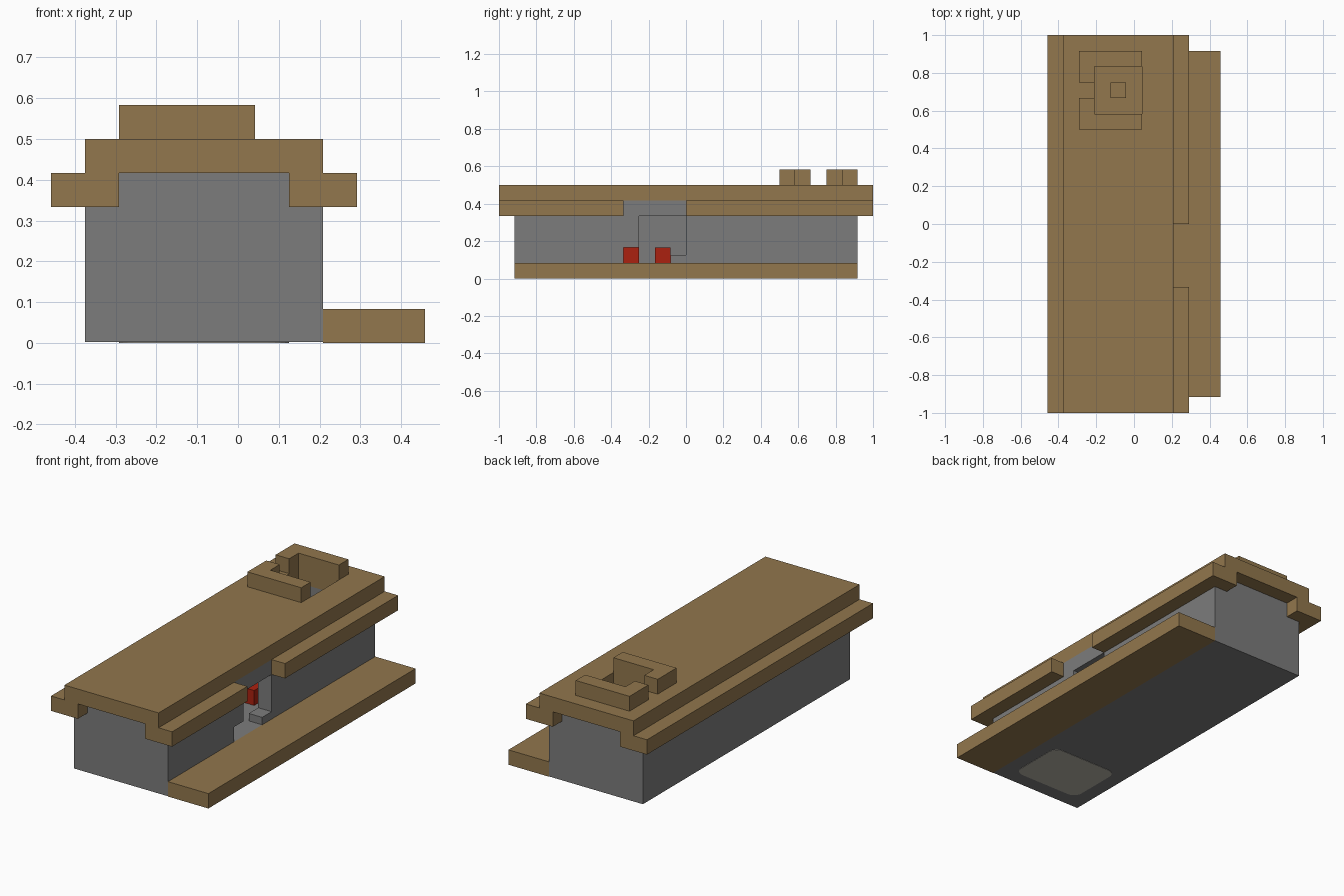
import bpy, bmesh
from mathutils import Vector

cube = bpy.data.objects.get("Cube")
if cube:
    bpy.data.objects.remove(cube, do_unlink=True)

U = 1 / 12  # building module


def material(name, rgb):
    m = bpy.data.materials.new(name)
    m.use_nodes = True
    m.diffuse_color = (*rgb, 1)
    m.node_tree.nodes["Principled BSDF"].inputs["Base Color"].default_value = (*rgb, 1)
    return m


wood = material("wood brown", (0.287, 0.184, 0.074))
stone = material("stone grey", (0.202, 0.202, 0.202))
red = material("seat red", (0.41, 0.015, 0.005))
pale = material("pale grey", (0.48, 0.46, 0.40))


def finish(name, bm, mat):
    bmesh.ops.recalc_face_normals(bm, faces=bm.faces)
    me = bpy.data.meshes.new(name)
    bm.to_mesh(me)
    bm.free()
    me.materials.append(mat)
    ob = bpy.data.objects.new(name, me)
    bpy.context.scene.collection.objects.link(ob)
    return ob


def boxes(name, mat, *spans):
    """Each span is (x0, x1, y0, y1, z0, z1) in modules."""
    bm = bmesh.new()
    for x0, x1, y0, y1, z0, z1 in spans:
        vs = bmesh.ops.create_cube(bm, size=1)["verts"]
        for v in vs:
            v.co = Vector((x1 if v.co.x > 0 else x0,
                           y1 if v.co.y > 0 else y0,
                           z1 if v.co.z > 0 else z0)) * U
    return finish(name, bm, mat)


def prism(name, mat, outline, z0, z1):
    """Extrude an outline in modules upward from z0 to z1."""
    bm = bmesh.new()
    face = bm.faces.new([bm.verts.new(Vector((x, y, z0)) * U) for x, y in outline])
    top = bmesh.ops.extrude_face_region(bm, geom=[face])["geom"]
    for v in top:
        if isinstance(v, bmesh.types.BMVert):
            v.co.z = z1 * U
    return finish(name, bm, mat)


def cut(ob, *cutters):
    for c in cutters:
        c.hide_render = True
        mod = ob.modifiers.new("cut", "BOOLEAN")
        mod.operation = "DIFFERENCE"
        mod.solver = "EXACT"
        mod.object = c
    bpy.context.view_layer.update()
    dg = bpy.context.evaluated_depsgraph_get()
    me = bpy.data.meshes.new_from_object(ob.evaluated_get(dg))
    ob.modifiers.clear()
    ob.data = me
    for c in cutters:
        bpy.data.objects.remove(c, do_unlink=True)


L, R = -4.5, 2.5  # outer wall planes

# Hollow hall with a stepped doorway in the side wall
hall = boxes("hall_walls", stone, (L, R, -11, 11, 0.02, 5))
cut(hall,
    boxes("room_cutter", stone, (L + 1, R - 1, -10, 10, 1, 6)),
    boxes("low_door_cutter", stone, (R - 2, R + 1, -4, -1, 1, 2)),
    boxes("high_door_cutter", stone, (R - 2, R + 1, -3, 0, 1.5, 4)))

# Side platform
boxes("platform", wood, (R, 5.5, -11, 11, 0, 1))

# Roof slab with a chimney opening
roof = boxes("roof", wood, (L, R, -12, 12, 5, 6))
cut(roof, boxes("flue_cutter", wood, (L + 2, 0.5, 7, 10, 4, 7)))

# Eaves, with a gap over the doorway, and their end knuckles
eaves = [(L - 1, L, -12, 12, 4, 5), (R, R + 1, -12, -4, 4, 5), (R, R + 1, 0, 12, 4, 5)]
for x in (L, R - 1):
    for y in (-12, 11):
        eaves.append((x, x + 1, y, y + 1, 4, 5))
boxes("eaves", wood, *eaves)

# Chimney: two mirrored brackets around the opening
bracket = [(-3.5, 1), (-3.5, 0.5), (-2.5, 0.5), (-2.5, 1.5), (0.5, 1.5), (0.5, 2.5), (-3.5, 2.5)]
for side, s in (("back", 1), ("front", -1)):
    prism("chimney_" + side, wood, [(x, 8.5 + s * y) for x, y in bracket], 6, 7)

# Hearth below the opening, with a block in its middle
boxes("hearth", wood, (-3.5, R - 1, 6, 10, 1, 1.1))
boxes("hearth_block", wood, (-1.5, -0.5, 8, 9, 1.1, 2))

# Seats inside
for i, y in enumerate((-4, -2, 1)):
    boxes("seat_%d" % (i + 1), red, (-0.5, 0.5, y, y + 1, 1, 2))

# Rounded panel let into the underside
panel = prism("base_panel", pale, [(-3.5, -10), (1.5, -10), (1.5, -6), (-3.5, -6)], 0, 0.04)
bm = bmesh.new()
bm.from_mesh(panel.data)
corners = [e for e in bm.edges if abs(e.verts[0].co.z - e.verts[1].co.z) > 0.001]
bmesh.ops.bevel(bm, geom=corners, offset=0.05, segments=5, profile=0.5, affect="EDGES")
bm.to_mesh(panel.data)
bm.free()
